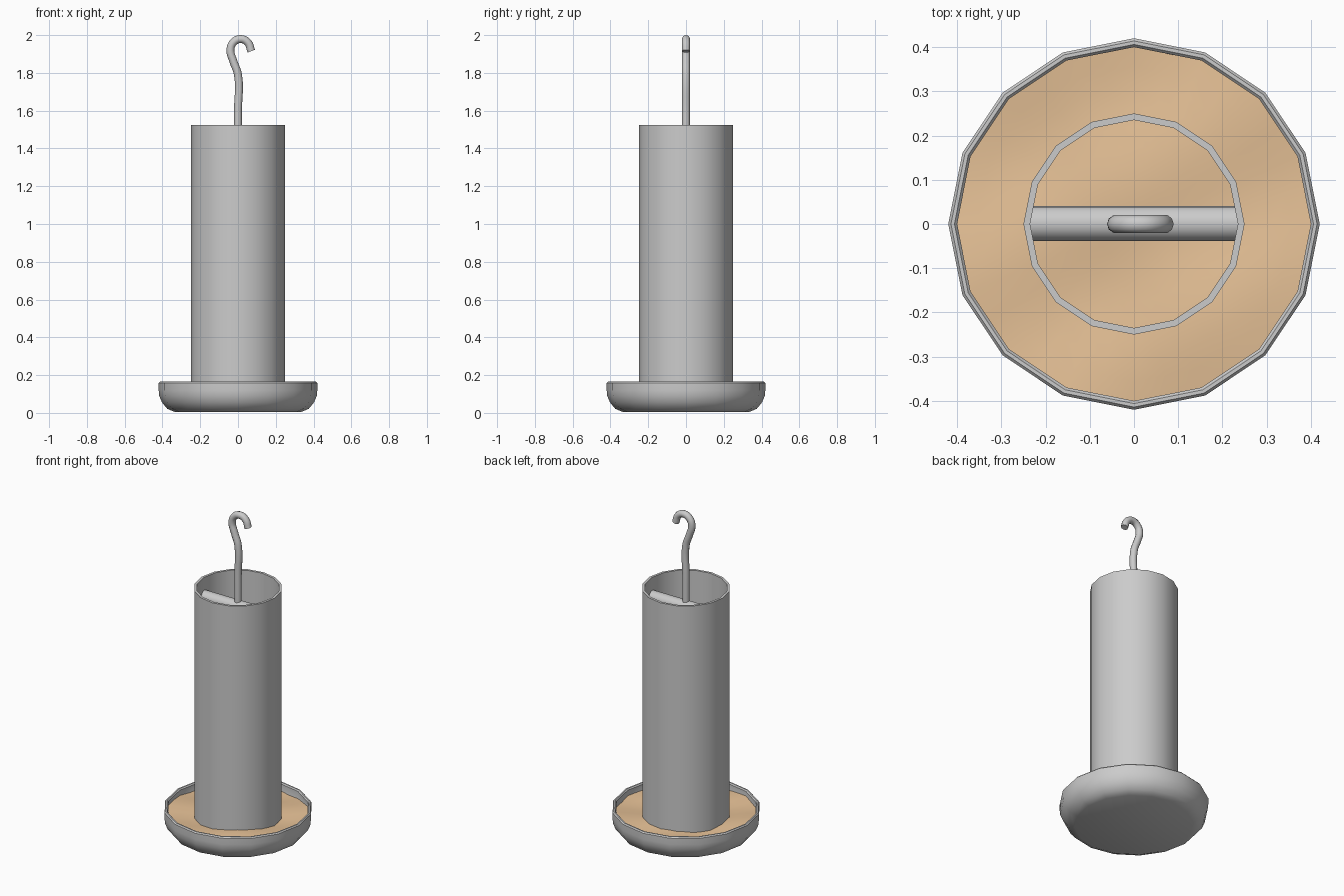
import bpy, bmesh, math

if "Cube" in bpy.data.objects:
    bpy.data.objects.remove(bpy.data.objects["Cube"])

SIDES = 16


def finish(bm, name, angle=40):
    bmesh.ops.remove_doubles(bm, verts=bm.verts, dist=1e-5)
    mesh = bpy.data.meshes.new(name)
    bm.to_mesh(mesh)
    bm.free()
    ob = bpy.data.objects.new(name, mesh)
    bpy.context.collection.objects.link(ob)
    bpy.ops.object.select_all(action='DESELECT')
    ob.select_set(True)
    bpy.context.view_layer.objects.active = ob
    bpy.ops.object.shade_smooth_by_angle(angle=math.radians(angle))
    return ob


def lathe(name, profile, closed=False):
    bm = bmesh.new()
    verts = [bm.verts.new((r, 0, z)) for r, z in profile]
    edges = [bm.edges.new(p) for p in zip(verts, verts[1:])]
    if closed:
        edges.append(bm.edges.new((verts[-1], verts[0])))
    bmesh.ops.spin(bm, geom=verts + edges, cent=(0, 0, 0), axis=(0, 0, 1),
                   angle=math.tau, steps=SIDES)
    bmesh.ops.remove_doubles(bm, verts=bm.verts, dist=1e-5)
    bmesh.ops.recalc_face_normals(bm, faces=bm.faces)
    return finish(bm, name)


# Shallow tray with rounded lower edge and a thin rim
lathe("tray", [(0, 0.005), (0.335, 0.005), (0.375, 0.022), (0.402, 0.055),
               (0.417, 0.09), (0.42, 0.12), (0.42, 0.158), (0.414, 0.165),
               (0.406, 0.165), (0.40, 0.158), (0.40, 0.11), (0.385, 0.065),
               (0.36, 0.035), (0.325, 0.025), (0, 0.025)])

# Open seed tube
lathe("tube", [(0.25, 0.08), (0.25, 1.525), (0.235, 1.525), (0.235, 0.08)], closed=True)

# Uneven seed surface filling the tray
bm = bmesh.new()
rings = [0.001] + [0.401 * i / 9 for i in range(1, 10)]
grid = []
for r in rings:
    row = []
    for k in range(SIDES * 2):
        a = math.tau * k / (SIDES * 2)
        x, y = r * math.cos(a), r * math.sin(a)
        if k % 2:                       # stay on the straight sides of the tray
            x, y = x * math.cos(math.pi / SIDES), y * math.cos(math.pi / SIDES)
        z = 0.122 + 0.007 * math.sin(13 * x + 7 * y + 1) + 0.006 * math.sin(15 * y - 9 * x)
        row.append(bm.verts.new((x, y, z)))
    grid.append(row)
for a, b in zip(grid, grid[1:]):
    for k in range(SIDES * 2):
        n = (k + 1) % (SIDES * 2)
        bm.faces.new((a[k], b[k], b[n], a[n]))
bm.faces.new(grid[0])
seed = finish(bm, "seed", 60)
mat = bpy.data.materials.new("seed_tan")
mat.diffuse_color = (0.8, 0.54, 0.31, 1)
mat.use_nodes = True
mat.node_tree.nodes["Principled BSDF"].inputs["Base Color"].default_value = mat.diffuse_color
seed.data.materials.append(mat)

# Crossbar inside the tube top
bpy.ops.mesh.primitive_cylinder_add(vertices=16, radius=0.04, depth=0.478,
                                    location=(0, 0.001, 1.405),
                                    rotation=(0, math.pi / 2, 0))
bpy.context.object.name = "crossbar"
bpy.ops.object.shade_smooth_by_angle(angle=math.radians(40))

# Hanging hook
path = [(0, 1.41), (0, 1.6), (0, 1.79), (-0.024, 1.86), (-0.04, 1.92),
        (-0.024, 1.962), (0.015, 1.979), (0.053, 1.96), (0.07, 1.915)]
curve = bpy.data.curves.new("hook", 'CURVE')
curve.dimensions = '3D'
curve.bevel_depth = 0.021
curve.bevel_resolution = 3
curve.resolution_u = 5
curve.use_fill_caps = True
spline = curve.splines.new('BEZIER')
spline.bezier_points.add(len(path) - 1)
for p, (x, z) in zip(spline.bezier_points, path):
    p.co = (x, 0, z)
    p.handle_left_type = p.handle_right_type = 'AUTO'
hook = bpy.data.objects.new("hook", curve)
bpy.context.collection.objects.link(hook)
